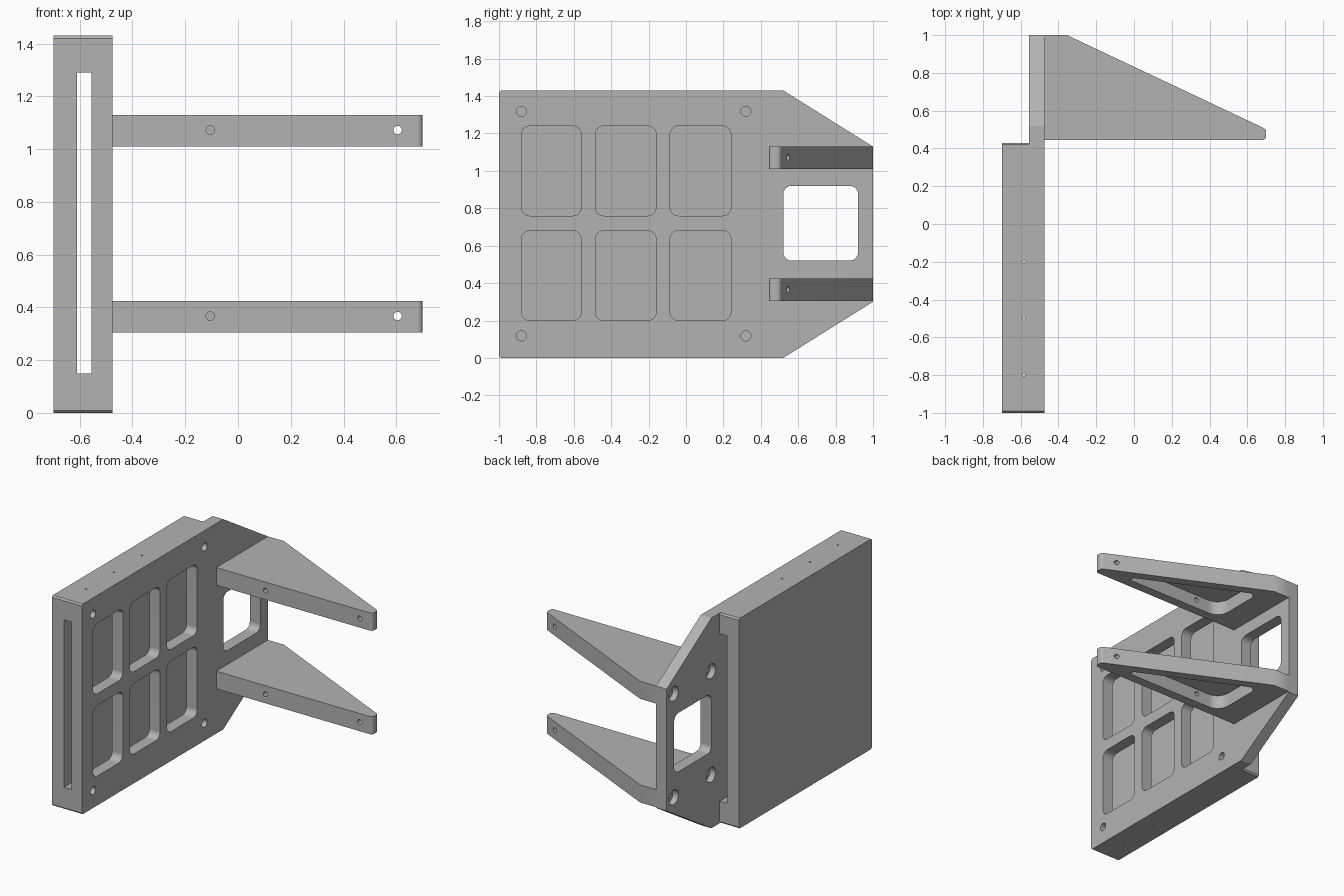
import bpy
import bmesh
import math
from mathutils import Vector

if "Cube" in bpy.data.objects:
    bpy.data.objects.remove(bpy.data.objects["Cube"], do_unlink=True)

grey = bpy.data.materials.new("plain grey")
grey.use_nodes = True
colour = (0.45, 0.45, 0.45, 1)
grey.diffuse_color = colour
grey.node_tree.nodes["Principled BSDF"].inputs["Base Color"].default_value = colour


def fillet(points, radii, steps=8):
    """Round each corner of a polygon with its own radius."""
    out = []
    pts = [Vector(p) for p in points]
    for i, p in enumerate(pts):
        r = radii[i] if isinstance(radii, (list, tuple)) else radii
        if r == 0:
            out.append(p)
            continue
        a = (pts[i - 1] - p).normalized()
        b = (pts[(i + 1) % len(pts)] - p).normalized()
        half = a.angle(b) / 2
        centre = p + (a + b).normalized() * r / math.sin(half)
        start = p + a * r / math.tan(half) - centre
        end = p + b * r / math.tan(half) - centre
        sweep = math.pi - 2 * half
        for k in range(steps + 1):
            t = k / steps
            out.append(centre + (start * math.sin((1 - t) * sweep)
                                 + end * math.sin(t * sweep)) / math.sin(sweep))
    return out


def circle(u, v, r, sides=24):
    return [(u + r * math.cos(2 * math.pi * k / sides),
             v + r * math.sin(2 * math.pi * k / sides)) for k in range(sides)]


def rect(u0, u1, v0, v1, r=0):
    return fillet([(u0, v0), (u1, v0), (u1, v1), (u0, v1)], r)


def prism(name, profile, axis, lo, hi):
    """Extrude a profile: x takes (y, z), y takes (x, z), z takes (x, y)."""
    place = {"x": lambda u, v, w: (w, u, v),
             "y": lambda u, v, w: (u, w, v),
             "z": lambda u, v, w: (u, v, w)}[axis]
    bm = bmesh.new()
    low = [bm.verts.new(place(p[0], p[1], lo)) for p in profile]
    high = [bm.verts.new(place(p[0], p[1], hi)) for p in profile]
    bm.faces.new(low)
    bm.faces.new(high)
    n = len(low)
    for i in range(n):
        j = (i + 1) % n
        bm.faces.new((low[i], low[j], high[j], high[i]))
    bmesh.ops.recalc_face_normals(bm, faces=bm.faces)
    mesh = bpy.data.meshes.new(name)
    bm.to_mesh(mesh)
    bm.free()
    mesh.materials.append(grey)
    obj = bpy.data.objects.new(name, mesh)
    bpy.context.collection.objects.link(obj)
    return obj


def cut(obj, profile, axis, lo, hi):
    cutter = prism("cutter", profile, axis, lo, hi)
    cutter.hide_render = True
    mod = obj.modifiers.new("cut", "BOOLEAN")
    mod.operation = "DIFFERENCE"
    mod.solver = "EXACT"
    mod.object = cutter
    bpy.context.view_layer.objects.active = obj
    bpy.ops.object.modifier_apply(modifier=mod.name)
    bpy.data.objects.remove(cutter, do_unlink=True)


def finish(obj):
    bpy.ops.object.select_all(action="DESELECT")
    obj.select_set(True)
    bpy.context.view_layer.objects.active = obj
    bpy.ops.object.shade_smooth_by_angle(angle=math.radians(30))
    mod = obj.modifiers.new("even normals", "WEIGHTED_NORMAL")
    mod.keep_sharp = True


OUT, STEP, FACE = -0.70, -0.555, -0.475   # outer side, step and arm side in x
TOP = 1.43
ARMS = ((0.305, 0.425), (1.01, 1.13))
BOLTS = (0.525, 0.925)

# Housing and mounting plate in one piece, chamfered at the edges
outline = [(-0.99, 0), (0.52, 0), (1, 0.30), (1, 1.13),
           (0.52, TOP), (-0.99, TOP), (-1, TOP - 0.01), (-1, 0.01)]
body = prism("mounting_plate", outline, "x", OUT, FACE)

# Step behind the housing leaves a thin plate
cut(body, [(1.2, -0.1), (1.2, 1.6), (0.42, 1.6), (0.42, TOP), (0.43, TOP - 0.01),
           (0.43, 0.01), (0.42, 0), (0.42, -0.1)], "x", OUT - 0.1, STEP)

# Long slot running through the housing
cut(body, rect(-0.61, STEP, 0.15, 1.29), "y", -1.1, 0.6)

# Six windows opening into the slot
for y0, y1 in ((-0.88, -0.56), (-0.485, -0.16), (-0.085, 0.24)):
    for z0, z1 in ((0.20, 0.68), (0.76, 1.24)):
        cut(body, rect(y0, y1, z0, z1, 0.045), "x", -0.58, FACE + 0.1)

# Square opening between the arms
cut(body, rect(0.52, 0.92, 0.52, 0.92, 0.045), "x", OUT, FACE + 0.1)

# Blind corner holes
for y in (-0.88, 0.32):
    for z in (0.118, 1.318):
        cut(body, circle(y, z, 0.027), "x", -0.64, FACE + 0.1)

# Counterbored bolt holes behind the arms
for z0, z1 in ARMS:
    for y in BOLTS:
        z = (z0 + z1) / 2
        cut(body, circle(y, z, 0.05), "x", OUT, STEP + 0.04)
        cut(body, circle(y, z, 0.027), "x", OUT, FACE + 0.1)

# Pin holes from the top and bottom edges into the slot
for y in (-0.80, -0.50, -0.20):
    for z0, z1 in ((-0.1, 0.2), (1.25, 1.6)):
        cut(body, circle(-0.583, y, 0.006, 10), "z", z0, z1)
finish(body)

# Tapered arms, hollow from below
arm_outline = fillet([(FACE, 0.445), (0.70, 0.445), (0.70, 0.502), (-0.355, 1), (FACE, 1)],
                     [0, 0.02, 0.025, 0, 0])
pocket = fillet([(-0.295, 0.51), (0.533, 0.51), (-0.295, 0.902)], [0.09, 0.02, 0.04])
for name, (z0, z1) in zip(("lower_arm", "upper_arm"), ARMS):
    arm = prism(name, arm_outline, "z", z0, z1)
    z = (z0 + z1) / 2
    cut(arm, pocket, "z", z0 - 0.1, z1 - 0.025)
    cut(arm, circle(-0.105, z + 0.002, 0.016), "y", 0.3, 0.56)
    cut(arm, circle(0.605, z + 0.002, 0.016), "y", 0.3, 0.8)
    for y in BOLTS:
        cut(arm, circle(y, z, 0.027), "x", FACE - 0.1, FACE + 0.1)
    finish(arm)
